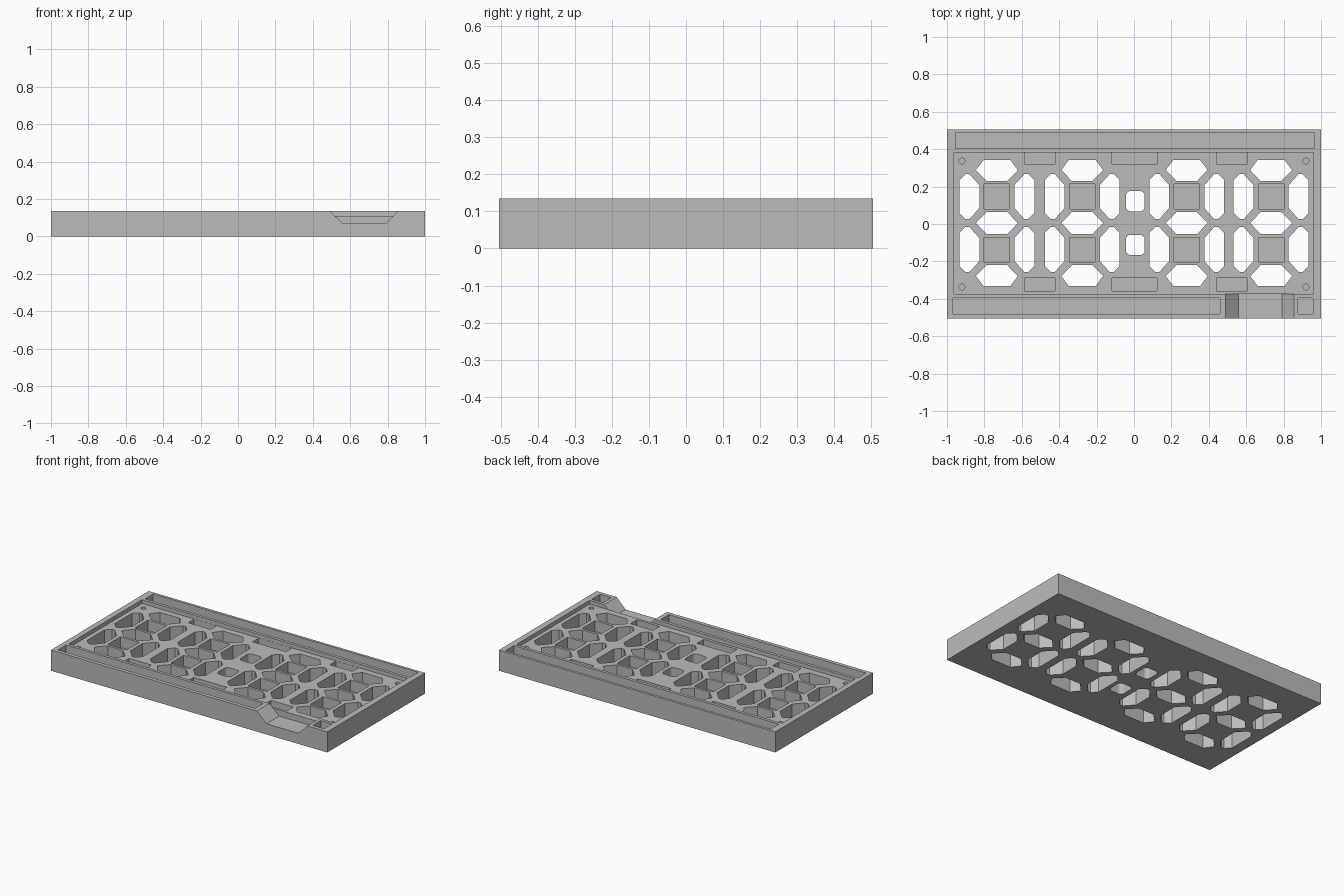
import bpy, bmesh, math

if "Cube" in bpy.data.objects:
    bpy.data.objects.remove(bpy.data.objects["Cube"], do_unlink=True)

TOP, FLOOR, MID_Y = 0.135, 0.11, 0.005

grey = bpy.data.materials.new("plain_grey")
grey.use_nodes = True
colour = (0.5, 0.5, 0.5, 1)
grey.diffuse_color = colour
grey.node_tree.nodes["Principled BSDF"].inputs["Base Color"].default_value = colour


def prism(bm, points, z0, z1):
    """Upright prism from a plan outline."""
    face = bm.faces.new([bm.verts.new((x, y, z0)) for x, y in points])
    new = bmesh.ops.extrude_face_region(bm, geom=[face])["geom"]
    for v in new:
        if isinstance(v, bmesh.types.BMVert):
            v.co.z = z1


def box(bm, x0, x1, y0, y1, z0, z1):
    prism(bm, [(x0, y0), (x1, y0), (x1, y1), (x0, y1)], z0, z1)


def finish(bm, name):
    bmesh.ops.recalc_face_normals(bm, faces=bm.faces)
    mesh = bpy.data.meshes.new(name)
    bm.to_mesh(mesh)
    bm.free()
    mesh.materials.append(grey)
    obj = bpy.data.objects.new(name, mesh)
    bpy.context.scene.collection.objects.link(obj)
    return obj


def cut(target, bm, name):
    """Subtract the solids in bm from the target."""
    cutter = finish(bm, name)
    cutter.hide_render = True
    mod = target.modifiers.new(name, "BOOLEAN")
    mod.operation, mod.solver, mod.object = "DIFFERENCE", "EXACT", cutter
    bpy.context.view_layer.objects.active = target
    bpy.ops.object.modifier_apply(modifier=name)
    bpy.data.objects.remove(cutter, do_unlink=True)


# Solid slab
bm = bmesh.new()
box(bm, -1, 1, -0.505, 0.505, 0, TOP)
frame = finish(bm, "display_frame")

# Shallow tray for the circuit board
bm = bmesh.new()
box(bm, -0.963, 0.96, -0.375, 0.383, FLOOR, 0.2)
cut(frame, bm, "tray_recess")

# Cable notch with sloping ends through the front rim
bm = bmesh.new()
outline = [(0.56, 0.07), (0.79, 0.07), (0.855, TOP), (0.92, 0.2), (0.42, 0.2), (0.49, TOP)]
front = bm.faces.new([bm.verts.new((x, -0.6, z)) for x, z in outline])
new = bmesh.ops.extrude_face_region(bm, geom=[front])["geom"]
for v in new:
    if isinstance(v, bmesh.types.BMVert):
        v.co.y = -0.374
cut(frame, bm, "cable_notch")

# Blind pockets: rim grooves, component wells, screw holes, digit centres
bm = bmesh.new()
box(bm, -0.955, 0.963, 0.403, 0.488, 0.06, 0.2)
box(bm, -0.967, 0.46, -0.48, -0.395, 0.06, 0.2)
box(bm, 0.877, 0.958, -0.48, -0.395, 0.06, 0.2)
for x0, x1 in ((-0.585, -0.423), (-0.118, 0.123), (0.442, 0.605)):
    box(bm, x0, x1, 0.32, 0.382, 0.06, 0.2)
    box(bm, x0, x1, -0.357, -0.29, 0.06, 0.2)
for sx in (-1, 1):
    for sy in (-1, 1):
        ring = [(sx * 0.92 + 0.016 * math.cos(math.tau * i / 20),
                 sy * 0.337 + 0.016 * math.sin(math.tau * i / 20)) for i in range(20)]
        prism(bm, ring, 0.05, 0.2)

DIGITS = (-0.733, -0.277, 0.282, 0.733)
for cx in DIGITS:
    for sy in (-1, 1):
        cy = MID_Y + sy * 0.142
        box(bm, cx - 0.068, cx + 0.068, cy - 0.066, cy + 0.066, 0.04, 0.2)
cut(frame, bm, "blind_pockets")

# Through holes: seven segments per digit and two colon dots
END = [(-0.112, 0.283), (-0.072, 0.337), (0.072, 0.337),
       (0.112, 0.283), (0.055, 0.225), (-0.055, 0.225)]
MIDDLE = [(-0.112, 0), (-0.055, 0.059), (0.055, 0.059),
          (0.112, 0), (0.055, -0.059), (-0.055, -0.059)]
SIDE = [(0.2, 0.23), (0.168, 0.262), (0.147, 0.262), (0.094, 0.203),
        (0.094, 0.08), (0.147, 0.021), (0.168, 0.021), (0.2, 0.053)]

bm = bmesh.new()
for cx in DIGITS:
    prism(bm, [(cx + x, MID_Y + y) for x, y in MIDDLE], -0.1, 0.2)
    for sy in (-1, 1):
        prism(bm, [(cx + x, MID_Y + sy * y) for x, y in END], -0.1, 0.2)
        for sx in (-1, 1):
            prism(bm, [(cx + sx * x, MID_Y + sy * y) for x, y in SIDE], -0.1, 0.2)

for sy in (-1, 1):
    dot = []
    for i, (sx, s) in enumerate(((1, 1), (-1, 1), (-1, -1), (1, -1))):
        for k in range(5):
            a = math.pi / 2 * (i + k / 4)
            dot.append((0.007 + sx * 0.026 + 0.024 * math.cos(a),
                        MID_Y + sy * 0.117 + s * 0.03 + 0.024 * math.sin(a)))
    prism(bm, dot, -0.1, 0.2)
cut(frame, bm, "light_openings")
